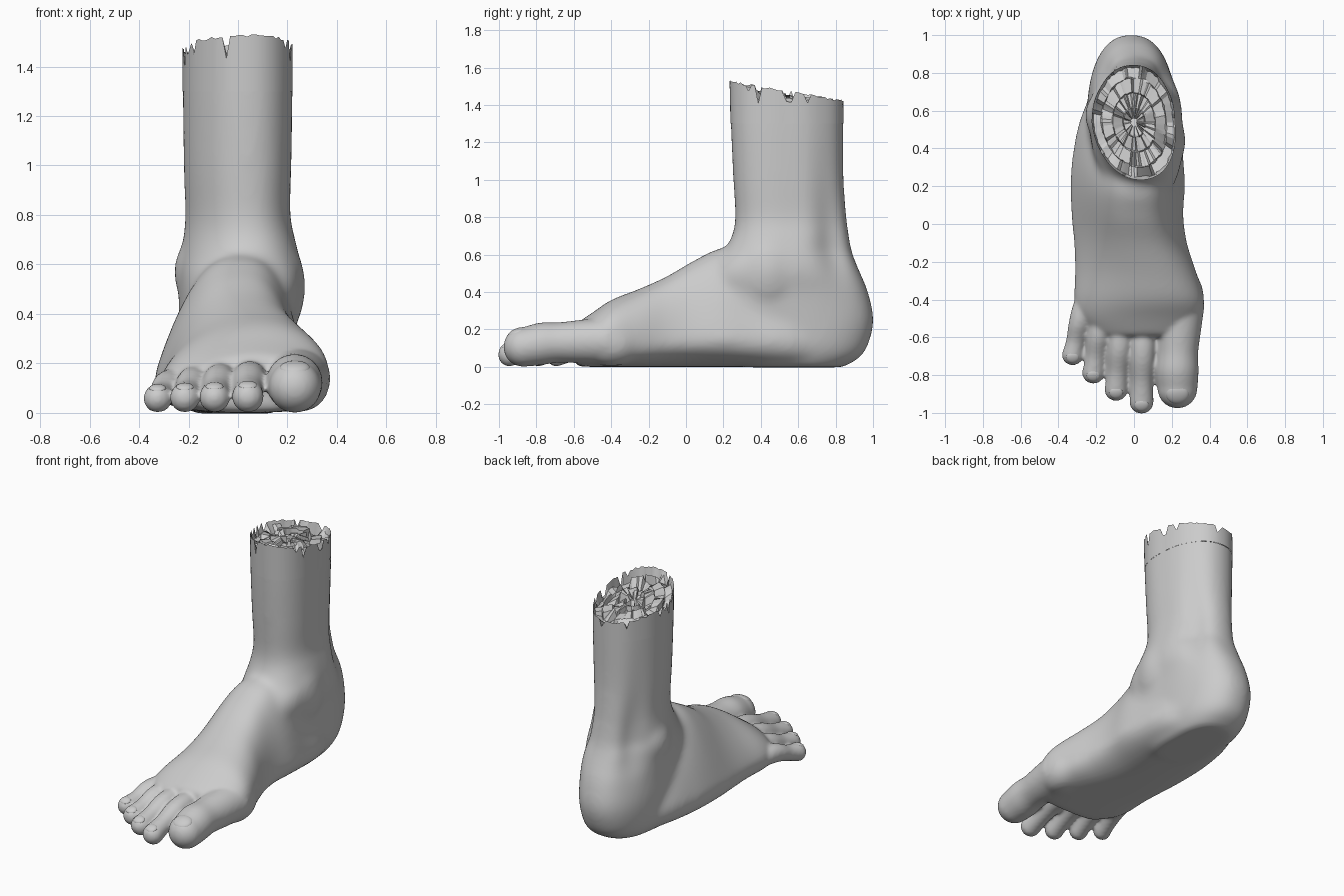
import bpy, bmesh, math, random
from mathutils import Vector, Matrix

if "Cube" in bpy.data.objects:
    bpy.data.objects.remove(bpy.data.objects["Cube"])

random.seed(4)
N = 88


def spline(keys, steps):
    """Catmull-Rom through tuples of numbers."""
    out = []
    for i in range(len(keys) - 1):
        p0, p1, p2, p3 = (keys[max(0, min(len(keys) - 1, i + k))] for k in (-1, 0, 1, 2))
        for s in range(steps):
            t = s / steps
            out.append(tuple(0.5 * (2 * b + (c - a) * t + (2 * a - 5 * b + 4 * c - d) * t * t
                                    + (3 * b - a - 3 * c + d) * t ** 3)
                             for a, b, c, d in zip(p0, p1, p2, p3)))
    return out + [keys[-1]]


def loft(bm, rings, cap_start=True, cap_end=True):
    vs = [[bm.verts.new(p) for p in r] for r in rings]
    n = len(vs[0])
    for a, b in zip(vs, vs[1:]):
        for i in range(n):
            j = (i + 1) % n
            bm.faces.new((a[i], a[j], b[j], b[i]))
    if cap_start:
        bm.faces.new(vs[0])
    if cap_end:
        bm.faces.new(vs[-1])


def add_ellipsoid(bm, pos, size, tilt=0):
    m = Matrix.Translation(pos) @ Matrix.Rotation(tilt, 4, 'X') @ Matrix.Diagonal((*size, 1))
    bmesh.ops.create_uvsphere(bm, u_segments=32, v_segments=20, radius=1, matrix=m)


def make_object(name, bm):
    bmesh.ops.recalc_face_normals(bm, faces=bm.faces)
    me = bpy.data.meshes.new(name)
    bm.to_mesh(me)
    bm.free()
    ob = bpy.data.objects.new(name, me)
    bpy.context.collection.objects.link(ob)
    bpy.ops.object.select_all(action='DESELECT')
    ob.select_set(True)
    bpy.context.view_layer.objects.active = ob
    return ob


def fuse(ob, voxel, iterations):
    """Merge overlapping parts into one skin and soften the joins."""
    rem = ob.modifiers.new("fuse", 'REMESH')
    rem.mode = 'VOXEL'
    rem.voxel_size = voxel
    sm = ob.modifiers.new("soften", 'SMOOTH')
    sm.factor = 0.5
    sm.iterations = iterations
    for name in ("fuse", "soften"):
        bpy.ops.object.modifier_apply(modifier=name)


def spow(v, e):
    return math.copysign(abs(v) ** e, v)


def leg_ring(z, x0, x1, y0, y1, pinch):
    """Horizontal slice; pinch makes the hollow beside the heel tendon."""
    ring = []
    e = 0.86 if z < 0.6 else 0.95
    for i in range(N):
        a = 2 * math.pi * i / N
        c, s = math.cos(a), math.sin(a)
        k = 1 - pinch * math.exp(-((s - 0.68) / 0.22) ** 2)
        x = (x0 + x1) / 2 + (x1 - x0) / 2 * spow(c, e) * k + 0.04 * max(0, -s)
        ring.append(Vector((x, (y0 + y1) / 2 + (y1 - y0) / 2 * spow(s, e), z)))
    return ring


def foot_ring(y, xl, xr, zt, zw, shift, arch):
    """Upright slice: domed instep flaring to a flat sole, hollow on the inner side."""
    ring = []
    mid, w = (xl + xr) / 2, (xr - xl) / 2
    flare = max(0, min(1, (y + 0.4) / 0.4))
    for i in range(N):
        a = 2 * math.pi * i / N
        c, s = math.cos(a), math.sin(a)
        if s >= 0:
            dome = 0.76 * spow(c, 0.75) + math.copysign(0.24 * (1 - s) ** 1.5, c)
            if abs(c) < 1e-6:
                dome = 0
            ring.append(Vector((mid + w * (flare * dome + (1 - flare) * c) + shift * s,
                                y, zw + (zt - zw) * s)))
        else:
            k = 1 + arch * s * 1.6 if c > 0 else 1
            ring.append(Vector((mid + w * spow(c, 0.7) * k, y, zw - zw * abs(s) ** 0.65)))
    return ring


def add_toe(bm, keys):
    """Keys are x, y, z, radius; the tip is rounded off."""
    path = spline(keys, 8)
    x, y, z, r = path[-1]
    for k in range(1, 9):
        t = k / 8.5 * math.pi / 2
        path.append((x, y - r * math.sin(t), z, r * math.cos(t)))
    loft(bm, [[Vector((x + r * math.cos(a), y, z + r * math.sin(a)))
               for a in (2 * math.pi * i / 32 for i in range(32))] for x, y, z, r in path])


# Leg, ankle and heel
leg_keys = [(-.003, -.18, .15, .3, .84, 0), (.05, -.22, .185, .2, .93, 0),
            (.12, -.245, .21, .1, .975, 0), (.25, -.25, .22, .08, 1.004, 0),
            (.4, -.24, .235, .1, .974, .05), (.5, -.238, .255, .12, .933, .15),
            (.6, -.235, .25, .19, .892, .25), (.7, -.222, .228, .245, .872, .24),
            (.8, -.214, .208, .262, .859, .18), (1.0, -.22, .212, .252, .844, .08),
            (1.3, -.224, .217, .238, .842, .03), (1.6, -.224, .217, .23, .842, .03)]
bm = bmesh.new()
loft(bm, [leg_ring(*k) for k in spline(leg_keys, 6)])

# Middle and front of the foot
foot_keys = [(.75, -.2, .17, .3, .14, 0, 0), (.55, -.288, .243, .45, .15, 0, .04),
             (.35, -.328, .265, .58, .15, .02, .1), (.2, -.338, .273, .635, .15, .04, .16),
             (.05, -.333, .265, .572, .14, .045, .18), (-.1, -.32, .283, .485, .13, .05, .15),
             (-.25, -.315, .328, .417, .13, .06, .07), (-.4, -.32, .362, .358, .125, .07, 0),
             (-.5, -.295, .35, .29, .12, .05, 0), (-.6, -.2, .3, .225, .115, .03, 0)]
loft(bm, [foot_ring(*k) for k in spline(foot_keys, 6)])

# Ankle bones and ball of the big toe
add_ellipsoid(bm, (-.165, .575, .57), (.095, .13, .14))
add_ellipsoid(bm, (.165, .44, .51), (.108, .17, .2))
add_ellipsoid(bm, (.25, -.4, .13), (.125, .17, .13))
foot = make_object("foot_and_leg", bm)
fuse(foot, 0.018, 20)

# Toes, fused onto the softened foot
bm = bmesh.new()
bm.from_mesh(foot.data)
big_toe = [(.25, -.42, .14, .125), (.24, -.56, .135, .116), (.232, -.68, .13, .108),
           (.228, -.78, .122, .114), (.23, -.87, .106, .106)]
add_toe(bm, big_toe)
tips = [big_toe[-1]]
for bx, by, tx, ty, zs, s in ((.05, -.48, .04, -.94, 1, 1), (-.06, -.47, -.095, -.875, .95, .96),
                              (-.16, -.42, -.215, -.785, .88, .94), (-.25, -.37, -.325, -.69, .8, .9)):
    keys = [(bx + (tx - bx) * t, by + (ty - by) * t, max(z * zs, r * s), r * s) for t, z, r in
            ((0, .13, .06), (.27, .142, .068), (.52, .132, .066), (.78, .095, .058), (1, .065, .065))]
    add_toe(bm, keys)
    tips.append(keys[-1])
bmesh.ops.recalc_face_normals(bm, faces=bm.faces)
bm.to_mesh(foot.data)
bm.free()
fuse(foot, 0.0105, 10)

# Open the leg where the broken end takes over
CUT = 1.3
bm = bmesh.new()
bm.from_mesh(foot.data)
bmesh.ops.bisect_plane(bm, geom=bm.verts[:] + bm.edges[:] + bm.faces[:],
                       plane_co=(0, 0, CUT), plane_no=(0, 0, 1), clear_outer=True)
bm.to_mesh(foot.data)
bm.free()
foot.data.shade_smooth()

# Broken leg end: jagged rim and rough stepped cap
base = leg_ring(*leg_keys[-2])
top = leg_ring(*leg_keys[-1])
centre = Vector((0.0, 0.54, 0))


def tilt(y):
    return 1.525 - 0.17 * (y - 0.235)


rim = []
for p, q in zip(base, top):
    v = p.lerp(q, 0.6)
    v.z = tilt(v.y) + random.uniform(-.006, .006)
    if random.random() < 0.17:
        v.z -= random.uniform(.025, .09)
    rim.append(v)
rings = [base, rim]
for f in (.95, .78, .76, .52, .5, .27, .25, .08):
    ring, drop, left = [], 0, 0
    for v in rim:
        if left == 0:
            left, drop = random.randint(2, 8), random.uniform(0, .07)
        left -= 1
        p = centre.lerp(v, f + random.uniform(-.02, .02) * f)
        p.z = tilt(p.y) - 0.01 - drop
        ring.append(p)
    rings.append(ring)
bm = bmesh.new()
loft(bm, rings, cap_start=False)
make_object("broken_leg_end", bm)
bpy.ops.object.shade_smooth_by_angle(angle=math.radians(25))

# Toenails
bm = bmesh.new()
for x, y, z, r in tips:
    add_ellipsoid(bm, (x, y - .3 * r, z + .7 * r), (.58 * r, .52 * r, .24 * r), math.radians(22))
make_object("toenails", bm).data.shade_smooth()
